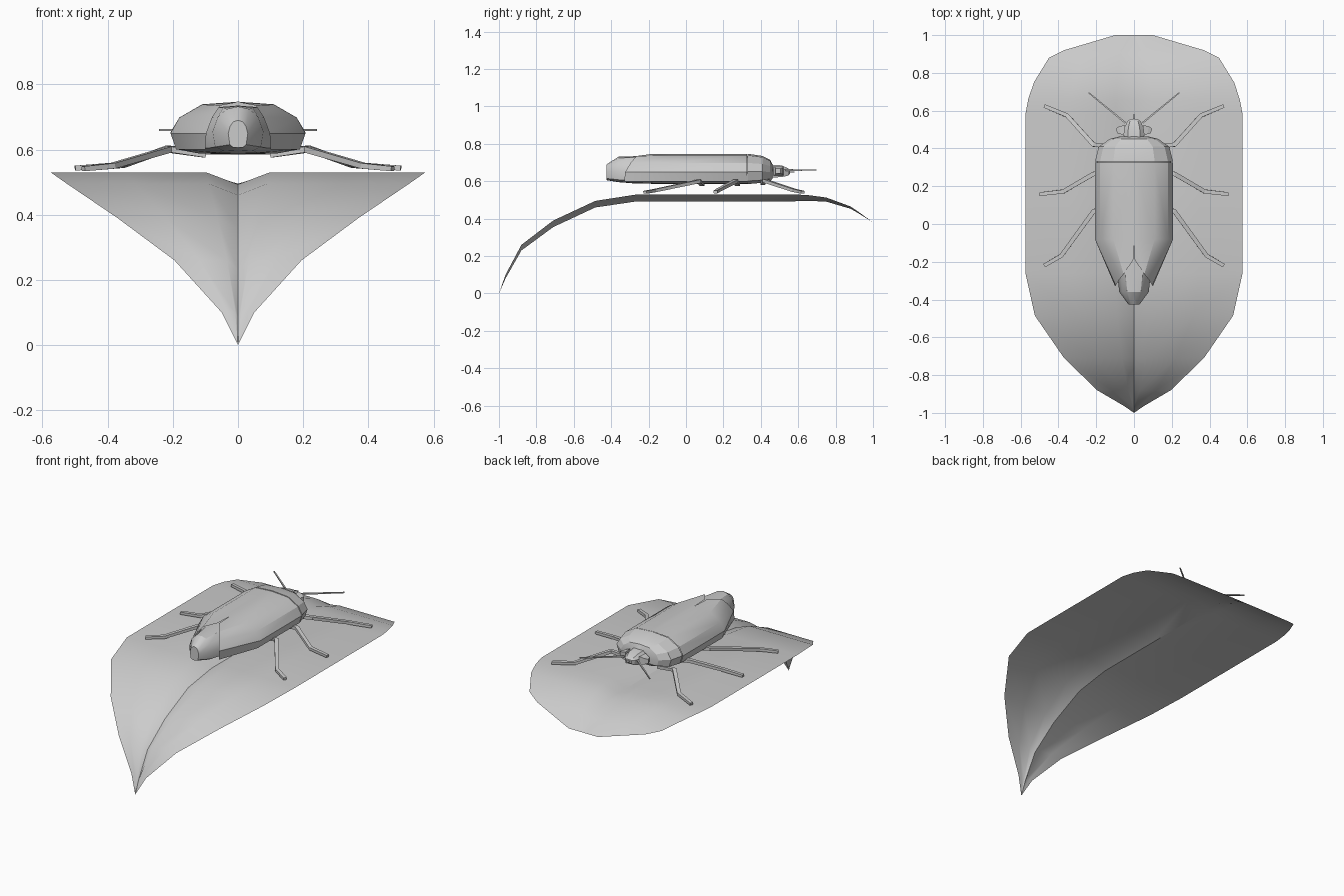
import bpy, bmesh, math
from mathutils import Vector

if "Cube" in bpy.data.objects:
    bpy.data.objects.remove(bpy.data.objects["Cube"])


def finish(ob, angle):
    bpy.ops.object.select_all(action='DESELECT')
    ob.select_set(True)
    bpy.context.view_layer.objects.active = ob
    bpy.ops.object.shade_smooth_by_angle(angle=math.radians(angle))


def loft(name, rows, angle=30, caps=False, up=True):
    """Skin rows of half-section points and mirror across x = 0."""
    bm = bmesh.new()
    grid = [[bm.verts.new(p) for p in r] for r in rows]
    for a, b in zip(grid, grid[1:]):
        for j in range(len(a) - 1):
            bm.faces.new((a[j], a[j + 1], b[j + 1], b[j]))
    if caps:
        bm.faces.new(grid[0])
        bm.faces.new(grid[-1])
    geom = bm.verts[:] + bm.edges[:] + bm.faces[:]
    ret = bmesh.ops.duplicate(bm, geom=geom)['geom']
    twin = [g for g in ret if isinstance(g, bmesh.types.BMVert)]
    for v in twin:
        v.co.x *= -1
    bmesh.ops.reverse_faces(bm, faces=[g for g in ret if isinstance(g, bmesh.types.BMFace)])
    bmesh.ops.remove_doubles(bm, verts=bm.verts[:], dist=1e-4)
    bmesh.ops.dissolve_degenerate(bm, edges=bm.edges[:], dist=1e-5)
    if caps:
        bmesh.ops.recalc_face_normals(bm, faces=bm.faces[:])
    elif up and sum(f.normal.z * f.calc_area() for f in bm.faces if not f.normal_update()) < 0:
        bmesh.ops.reverse_faces(bm, faces=bm.faces[:])
    me = bpy.data.meshes.new(name)
    bm.to_mesh(me)
    bm.free()
    ob = bpy.data.objects.new(name, me)
    bpy.context.collection.objects.link(ob)
    finish(ob, angle)
    return ob


def rod(name, pts, width, tall, tip=1.0):
    """Rectangular limb along a polyline, one on each side."""
    pts = [Vector(p) for p in pts]
    bm = bmesh.new()
    for s in (1, -1):
        rings = []
        for i, p in enumerate(pts):
            d = pts[min(i + 1, len(pts) - 1)] - pts[max(i - 1, 0)]
            side = d.cross(Vector((0, 0, 1))).normalized()
            upv = side.cross(d).normalized()
            k = 1 + (tip - 1) * i / (len(pts) - 1)
            ring = []
            for a, b in ((1, 1), (-1, 1), (-1, -1), (1, -1)):
                q = p + side * a * width * k / 2 + upv * b * tall * k / 2
                ring.append(bm.verts.new((q.x * s, q.y, q.z)))
            rings.append(ring)
        for a, b in zip(rings, rings[1:]):
            for j in range(4):
                bm.faces.new((a[j], a[(j + 1) % 4], b[(j + 1) % 4], b[j]))
        bm.faces.new(rings[0])
        bm.faces.new(rings[-1])
    bmesh.ops.recalc_face_normals(bm, faces=bm.faces[:])
    me = bpy.data.meshes.new(name)
    bm.to_mesh(me)
    bm.free()
    ob = bpy.data.objects.new(name, me)
    bpy.context.collection.objects.link(ob)


# Leaf: y, half width, rim height, groove depth
leaf = [(-1, 0, 0, 0), (-.965, .05, .10, .02), (-.88, .195, .26, .03),
        (-.71, .37, .39, .035), (-.485, .525, .495, .035), (-.26, .575, .53, .037),
        (.16, .575, .53, .037), (.58, .575, .53, .037), (.66, .56, .525, .03),
        (.75, .53, .513, .022), (.88, .45, .465, .012), (.92, .37, .438, .008),
        (1, .10, .38, 0)]
loft("leaf", [[(0, y, z - d), (w * .17, y, z), (w * .6, y, z), (w, y, z)]
              for y, w, z, d in leaf], 40)

# Wing cases: domed shells with a notch between their rear tips
shell = [(0, .745), (.11, .738), (.18, .698), (.207, .65), (.19, .6)]
tips = [(.004, -.19, .745), (.055, -.265, .735), (.078, -.295, .70),
        (.097, -.325, .65), (.10, -.33, .60)]
loft("wing_cases", [[(x, .325, z) for x, z in shell],
                    [(x, -.08, z) for x, z in shell], tips], 30)

# Abdomen showing through the notch
core = [(0, .735), (.1, .727), (.17, .69), (.197, .65), (.185, .60), (.12, .588), (0, .585)]
mid = [(0, .734), (.045, .729), (.07, .70), (.088, .65), (.088, .605), (.06, .59), (0, .588)]
rear = [(0, .732), (.035, .724), (.062, .70), (.078, .655), (.07, .608), (.045, .597), (0, .595)]
end = [(0, .69), (.015, .685), (.024, .672), (.03, .65), (.025, .615), (.015, .607), (0, .606)]
loft("abdomen", [[(x, y, z) for x, z in sec] for y, sec in
                 ((.33, core), (-.08, core), (-.27, mid), (-.36, rear), (-.425, end))],
     30, caps=True)

# Thorax plate
def thorax(y, kx, top, bottom):
    prof = [(0, 1), (.11, .95), (.18, .7), (.207, .42), (.19, .1), (.12, 0), (0, 0)]
    return [(x * kx, y, bottom + t * (top - bottom)) for x, t in prof]


loft("thorax", [thorax(.33, 1.0, .747, .585), thorax(.41, .9, .735, .592),
                thorax(.45, .62, .715, .602), thorax(.462, .4, .69, .612)], 20, caps=True)

# Head with snout
def head(y, w, t, b):
    return [(0, y, t), (w * .6, y, t), (w, y, (t + b) / 2 + .01), (w * .8, y, b), (0, y, b)]


loft("head", [head(.44, .055, .69, .62), head(.51, .05, .685, .622),
              head(.545, .035, .67, .63), head(.555, .02, .66, .64)], 20, caps=True)
rod("snout", [(.003, .55, .65), (.003, .58, .65)], .006, .006)

# Eyes and antennae
rod("eyes", [(.05, .495, .655), (.075, .498, .655), (.092, .492, .655)], .055, .05, .5)
rod("antennae", [(.045, .535, .66), (.24, .695, .66)], .009, .009, .7)

# Legs
rod("front_legs", [(.10, .41, .59), (.215, .42, .603), (.355, .575, .552), (.475, .625, .541)],
    .026, .02, .75)
rod("middle_legs", [(.10, .275, .585), (.215, .265, .60), (.375, .172, .552), (.50, .158, .543)],
    .026, .02, .75)
rod("hind_legs", [(.10, .085, .585), (.212, .07, .60), (.385, -.168, .55), (.475, -.22, .541)],
    .026, .02, .75)
